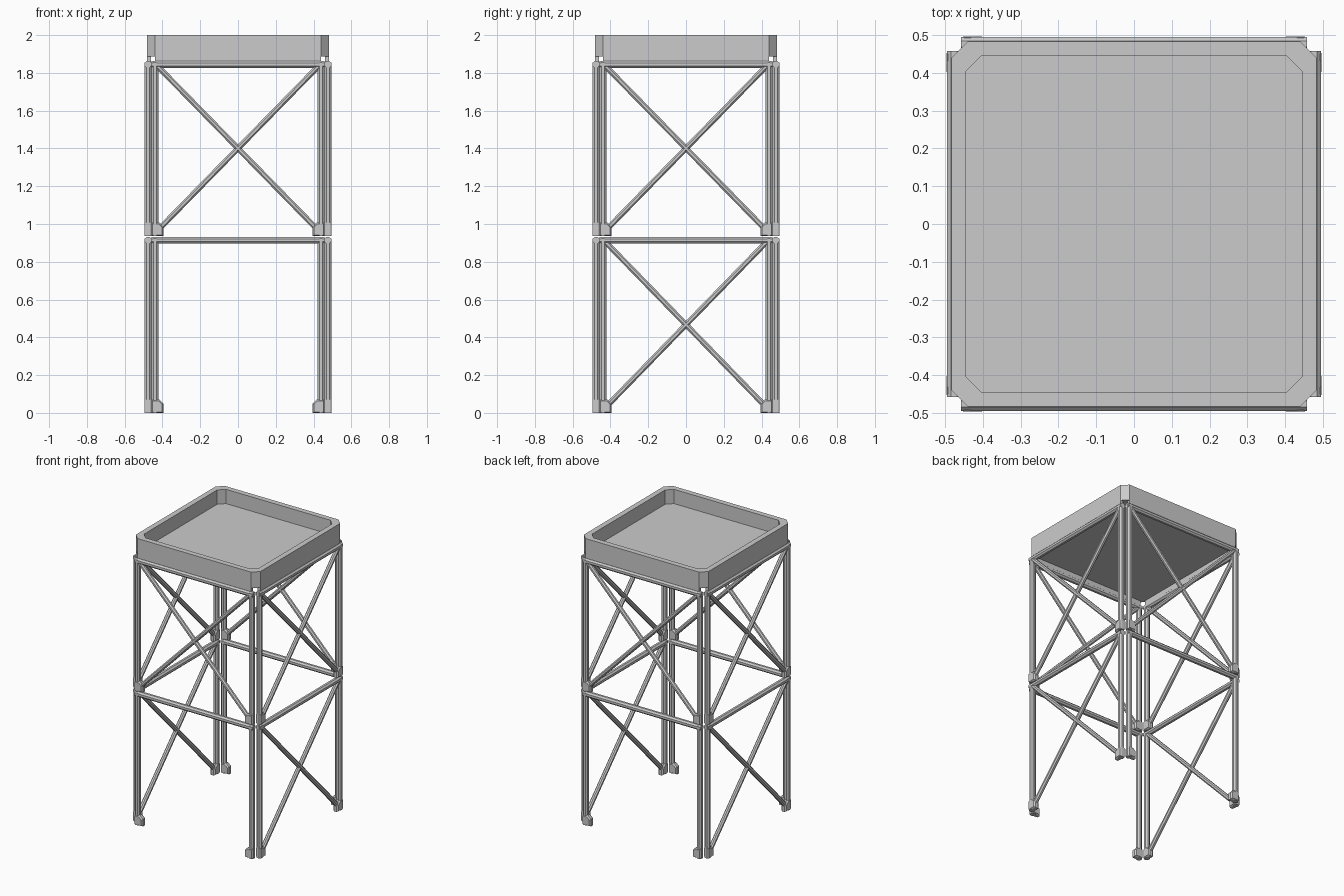
import bpy, bmesh
from math import pi, cos
from mathutils import Matrix, Vector

if "Cube" in bpy.data.objects:
    bpy.data.objects.remove(bpy.data.objects["Cube"])

PLANE = 0.476   # distance of each side frame from the centre
POST = 0.44     # half spacing of the posts in a frame


def finish(bm, name, turn=0):
    bm.transform(Matrix.Rotation(turn * pi / 2, 4, 'Z'))
    bmesh.ops.recalc_face_normals(bm, faces=bm.faces)
    me = bpy.data.meshes.new(name)
    bm.to_mesh(me)
    bm.free()
    ob = bpy.data.objects.new(name, me)
    bpy.context.collection.objects.link(ob)
    return ob


def bar(bm, a, b, r):
    """Octagonal bar between two (x, z) points in the frame plane."""
    p, q = Vector((a[0], -PLANE, a[1])), Vector((b[0], -PLANE, b[1]))
    m = (Matrix.Translation((p + q) / 2)
         @ (q - p).to_track_quat('Z', 'Y').to_matrix().to_4x4()
         @ Matrix.Rotation(pi / 8, 4, 'Z'))
    R = r / cos(pi / 8)
    bmesh.ops.create_cone(bm, cap_ends=True, segments=8, radius1=R, radius2=R,
                          depth=(q - p).length, matrix=m)


def bracket(bm, s, z):
    """Corner block, chamfered toward the inside of the frame."""
    pts = [(0.457, 0), (0.395, 0), (0.395, 0.05), (0.418, 0.072), (0.457, 0.072)]
    rings = []
    for d, k in ((-0.02, 0.8), (-0.01, 1), (0.01, 1), (0.02, 0.8)):
        rings.append([bm.verts.new((s * (0.43 + (x - 0.43) * k), -PLANE + d,
                                    z + 0.03 + (h - 0.03) * k)) for x, h in pts])
    for r0, r1 in zip(rings, rings[1:]):
        for i in range(5):
            j = (i + 1) % 5
            bm.faces.new((r0[i], r0[j], r1[j], r1[i]))
    bm.faces.new(rings[0])
    bm.faces.new(rings[-1])


def frame(name, turn, z0, z1, braced):
    bm = bmesh.new()
    for s in (-1, 1):
        bar(bm, (s * POST, z0), (s * POST, z1 - 0.008), 0.018)
        bracket(bm, s, z0)
        if braced:
            bar(bm, (s * 0.43, z0 + 0.025), (-s * 0.435, z1 - 0.018), 0.0145)
    bar(bm, (-0.457, z1 - 0.018), (0.457, z1 - 0.018), 0.018)
    finish(bm, name, turn)


# Four side frames in two storeys; front and back are open below
for turn, side in enumerate(("front", "right", "back", "left")):
    frame(side + "_lower_frame", turn, 0.0, 0.932, turn % 2 == 1)
    frame(side + "_upper_frame", turn, 0.936, 1.863, True)

    # Skirt strip between the tray and the top rail
    bm = bmesh.new()
    bmesh.ops.create_cube(bm, size=1, matrix=Matrix.Translation((0, -0.471, 1.872))
                          @ Matrix.Diagonal((0.88, 0.022, 0.036, 1)))
    finish(bm, side + "_skirt", turn)

# Tray with chamfered corners and a recessed floor
bm = bmesh.new()
rings = []
for h, c, z in ((0.482, 0.042, 1.888), (0.482, 0.042, 2.0),
                (0.444, 0.04, 2.0), (0.444, 0.04, 1.9)):
    k = h - c
    rings.append([bm.verts.new((x, y, z)) for x, y in (
        (h, -k), (h, k), (k, h), (-k, h), (-h, k), (-h, -k), (-k, -h), (k, -h))])
for r0, r1 in zip(rings, rings[1:]):
    for i in range(8):
        j = (i + 1) % 8
        bm.faces.new((r0[i], r0[j], r1[j], r1[i]))
bm.faces.new(rings[0])
bm.faces.new(rings[-1])
finish(bm, "tray")
